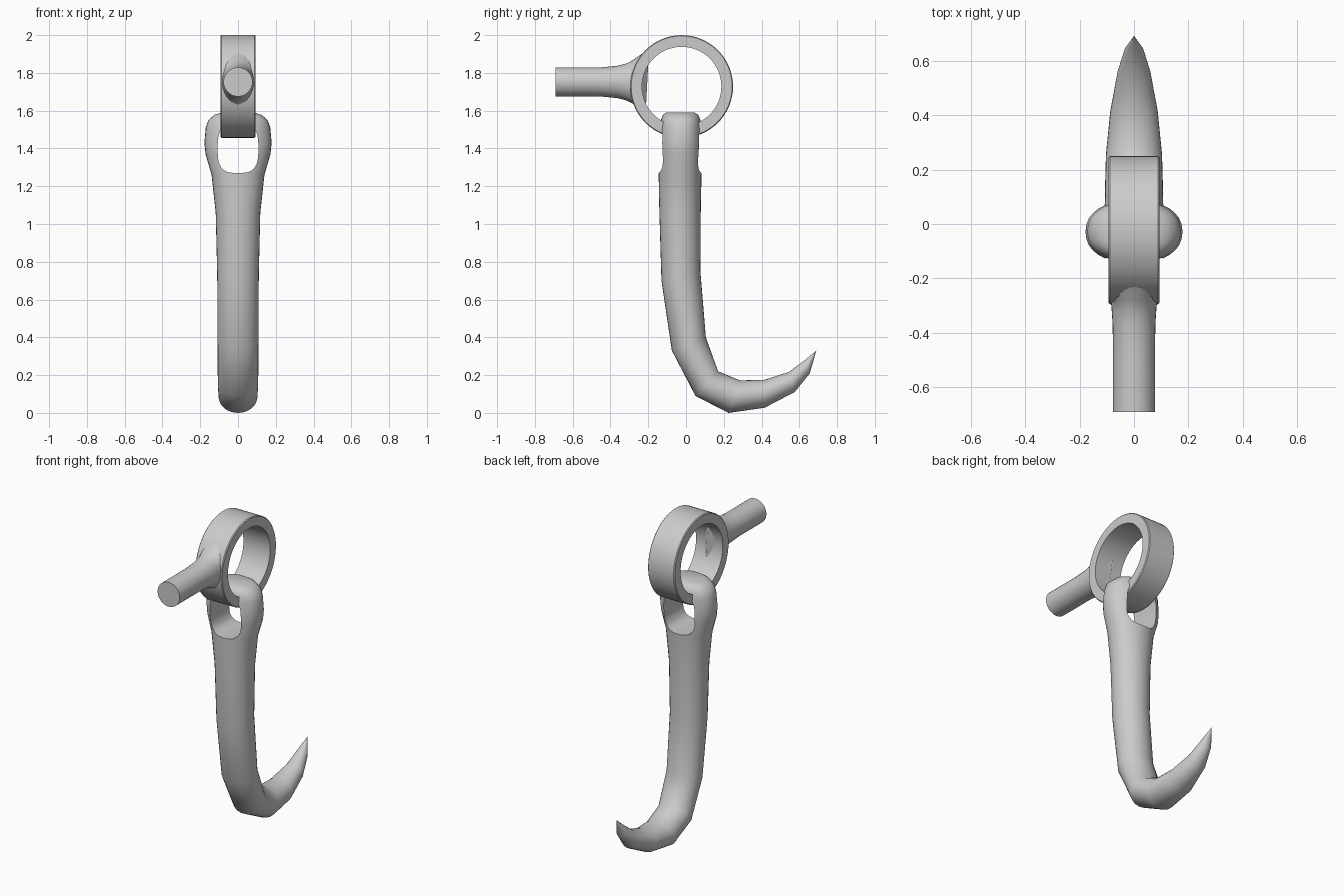
import bpy, bmesh
from math import sin, cos, pi, radians, copysign

if "Cube" in bpy.data.objects:
    bpy.data.objects.remove(bpy.data.objects["Cube"])


def spow(v, e):
    return copysign(abs(v) ** e, v)


def loft(name, sections, wrap=False):
    """Skin a list of equal-length point loops; cap the ends unless wrapped."""
    bm = bmesh.new()
    loops = [[bm.verts.new(p) for p in s] for s in sections]
    n = len(loops[0])
    pairs = list(zip(loops, loops[1:]))
    if wrap:
        pairs.append((loops[-1], loops[0]))
    else:
        bm.faces.new(loops[0])
        bm.faces.new(loops[-1])
    for a, b in pairs:
        for i in range(n):
            j = (i + 1) % n
            bm.faces.new((a[i], a[j], b[j], b[i]))
    bmesh.ops.remove_doubles(bm, verts=bm.verts, dist=1e-5)
    bmesh.ops.recalc_face_normals(bm, faces=bm.faces)
    me = bpy.data.meshes.new(name)
    bm.to_mesh(me)
    bm.free()
    ob = bpy.data.objects.new(name, me)
    bpy.context.collection.objects.link(ob)
    return ob


def smooth(ob, angle):
    bpy.ops.object.select_all(action='DESELECT')
    bpy.context.view_layer.objects.active = ob
    ob.select_set(True)
    bpy.ops.object.shade_smooth_by_angle(angle=radians(angle))


# Ring: chamfered rectangle revolved about x
CY, CZ, RO, RI, W, C = -0.023, 1.728, 0.272, 0.21, 0.093, 0.005
profile = [(-W, RI), (W, RI), (W, RO - C), (W - C, RO), (C - W, RO), (-W, RO - C)]
ring = loft("ring", [[(x, CY + r * cos(a), CZ + r * sin(a)) for x, r in profile]
                     for a in (2 * pi * k / 64 for k in range(64))], wrap=True)
smooth(ring, 30)

# Peg: round bar flaring into the ring, last loop wrapped on the ring surface
N = 32
T = [2 * pi * i / N for i in range(N)]
peg_loops = [[(rx * sin(t), y, 1.752 + rz * cos(t)) for t in T]
             for y, rx, rz in [(-0.69, 0.077, 0.077), (-0.45, 0.077, 0.077),
                               (-0.36, 0.079, 0.086), (-0.315, 0.082, 0.098),
                               (-0.28, 0.085, 0.116)]]
last = []
for t in T:
    phi = radians(3 + 47 * cos(t))
    last.append((0.09 * sin(t), CY - 0.264 * cos(phi), CZ + 0.264 * sin(phi)))
peg = loft("peg", peg_loops + [last])
smooth(peg, 40)

# Hook: back point (y, z), inner point (y, z), half width in x, roundness exponent
hook_path = [
    (-0.105, 1.590, 0.045, 1.590, 0.085, 0.85),
    (-0.122, 1.578, 0.065, 1.578, 0.125, 0.85),
    (-0.133, 1.550, 0.077, 1.550, 0.157, 0.85),
    (-0.140, 1.510, 0.085, 1.510, 0.171, 0.9),
    (-0.145, 1.430, 0.088, 1.430, 0.178, 0.9),
    (-0.145, 1.370, 0.088, 1.370, 0.172, 0.9),
    (-0.145, 1.260, 0.082, 1.260, 0.140, 0.95),
    (-0.141, 1.060, 0.078, 1.060, 0.118, 1),
    (-0.130, 0.700, 0.076, 0.750, 0.110, 1),
    (-0.075, 0.330, 0.105, 0.400, 0.108, 1),
    (0.050, 0.090, 0.170, 0.220, 0.107, 1),
    (0.225, 0.000, 0.285, 0.172, 0.103, 1),
    (0.415, 0.027, 0.415, 0.175, 0.087, 1),
    (0.575, 0.110, 0.545, 0.217, 0.060, 1),
    (0.655, 0.208, 0.630, 0.280, 0.034, 1),
    (0.690, 0.330, 0.688, 0.328, 0.001, 1),
]
hook = loft("hook", [[(w * spow(sin(t), e),
                       (y0 + y1) / 2 + (y1 - y0) / 2 * spow(cos(t), e),
                       (z0 + z1) / 2 + (z1 - z0) / 2 * spow(cos(t), e)) for t in T]
                     for y0, z0, y1, z1, w, e in hook_path])

# Eye hole cut through the top of the hook
cutter = loft("eye_cutter", [[(0.108 * spow(sin(t), 0.65), y, 1.40 + 0.13 * spow(cos(t), 0.65))
                              for t in T] for y in (-0.4, 0.4)])
cutter.hide_render = True
mod = hook.modifiers.new("eye", 'BOOLEAN')
mod.operation = 'DIFFERENCE'
mod.solver = 'EXACT'
mod.object = cutter
bpy.context.view_layer.objects.active = hook
bpy.ops.object.modifier_apply(modifier="eye")
bpy.data.objects.remove(cutter)
smooth(hook, 50)
